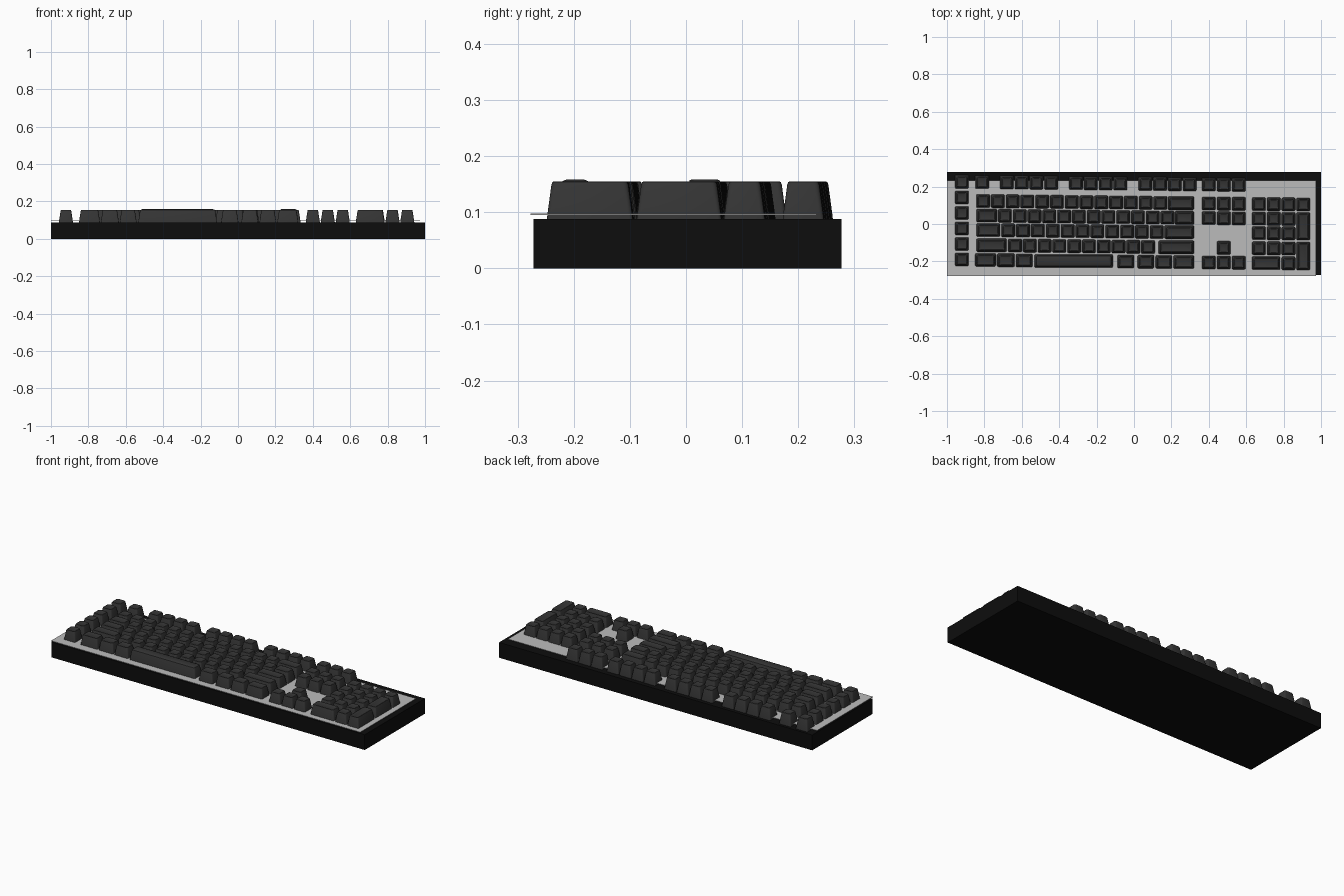
import bpy, bmesh, math

if "Cube" in bpy.data.objects:
    bpy.data.objects.remove(bpy.data.objects["Cube"])


def material(name, value):
    m = bpy.data.materials.new(name)
    m.diffuse_color = (value, value, value, 1)
    m.use_nodes = True
    m.node_tree.nodes["Principled BSDF"].inputs["Base Color"].default_value = m.diffuse_color
    return m


BLACK = material("case_black", 0.004)
DARK = material("keycap_dark", 0.035)
SILVER = material("plate_silver", 0.5)


def box(name, x0, x1, y0, y1, z0, z1, mat):
    bpy.ops.mesh.primitive_cube_add(size=1, location=((x0 + x1) / 2, (y0 + y1) / 2, (z0 + z1) / 2))
    o = bpy.context.object
    o.name = name
    o.scale = (x1 - x0, y1 - y0, z1 - z0)
    bpy.ops.object.transform_apply(location=False, rotation=False, scale=True)
    o.data.materials.append(mat)


def ring(bm, cx, cy, w, d, r, z):
    # rounded rectangle, four points per corner
    pts = []
    for k, (sx, sy) in enumerate([(1, 1), (-1, 1), (-1, -1), (1, -1)]):
        for i in range(4):
            a = math.radians(90 * k + 30 * i)
            pts.append(bm.verts.new((cx + sx * (w / 2 - r) + r * math.cos(a),
                                     cy + sy * (d / 2 - r) + r * math.sin(a), z)))
    return pts


def keycap(bm, cx, cy, w=0.075, d=0.073, top=0.155, dome=-0.003):
    # (inset x, inset y, corner radius, height) from the skirt up to the dished top
    levels = [(0, 0, 0.006, 0.088), (0.001, 0.001, 0.007, 0.097), (0.009, 0.008, 0.009, top - 0.006),
              (0.011, 0.010, 0.009, top - 0.001), (0.014, 0.013, 0.008, top),
              (0.021, 0.020, 0.006, top + dome)]
    rings = [ring(bm, cx, cy, w - 2 * ix, d - 2 * iy, r, z) for ix, iy, r, z in levels]
    for a, b in zip(rings, rings[1:]):
        for i in range(16):
            j = (i + 1) % 16
            bm.faces.new((a[i], a[j], b[j], b[i]))
    bm.faces.new(rings[-1])
    bm.faces.new(rings[0][::-1])


def key_group(name, keys):
    # each key: x, row y, then optional size settings; rows drift slightly to the front on the right
    bm = bmesh.new()
    for x, y, opts in keys:
        keycap(bm, x, y - 0.011 * (x + 0.9), **opts)
    me = bpy.data.meshes.new(name)
    bm.to_mesh(me)
    bm.free()
    o = bpy.data.objects.new(name, me)
    bpy.context.collection.objects.link(o)
    me.materials.append(DARK)
    bpy.ops.object.select_all(action='DESELECT')
    o.select_set(True)
    bpy.context.view_layer.objects.active = o
    bpy.ops.object.shade_smooth_by_angle(angle=math.radians(30))


def run(x0, n, y, pitch=0.079):
    return [(x0 + pitch * i, y, {}) for i in range(n)]


def wide(x0, x1, y, **opts):
    return ((x0 + x1) / 2, y, dict(w=x1 - x0, **opts))


ROWS = [0.225, 0.124, 0.046, -0.031, -0.112, -0.191]
F, R1, R2, R3, R4, R5 = ROWS

# case and offset top plate
box("case", -1, 1, -0.272, 0.277, 0, 0.088, BLACK)
box("top_plate", -1, 0.974, -0.277, 0.233, 0.095, 0.098, SILVER)

# left macro column
key_group("macro_keys", [(-0.92, 0.225 - 0.083 * i, {}) for i in range(6)])

# function row
key_group("function_keys", run(-0.812, 1, F) + run(-0.68, 4, F) + run(-0.31, 4, F) + run(0.06, 4, F))

# main block
key_group("number_row_keys", run(-0.807, 13, R1) + [wide(0.18, 0.322, R1)])
key_group("upper_letter_keys", run(-0.69, 12, R2) + [wide(-0.843, -0.732, R2),
                                                      wide(0.217, 0.322, R2, top=0.158)])
key_group("home_row_keys", run(-0.673, 11, R3, 0.0795) + [wide(-0.843, -0.715, R3), wide(0.162, 0.322, R3)])
key_group("lower_letter_keys", run(-0.636, 10, R4) + [wide(-0.843, -0.68, R4), wide(0.13, 0.322, R4)])
key_group("bottom_row_keys", [wide(a, b, R5) for a, b in [
    (-0.85, -0.738), (-0.733, -0.637), (-0.632, -0.542), (-0.09, 0.002),
    (0.018, 0.108), (0.115, 0.204), (0.21, 0.322)]])
key_group("space_bar", [wide(-0.533, -0.112, R5, dome=0.003)])

# navigation block and arrows
key_group("navigation_keys", [(x, y, {}) for y in (F, R1, R2) for x in (0.4, 0.48, 0.56)])
key_group("arrow_keys", [(0.48, R4, {})] + run(0.4, 3, R5, 0.08))

# number pad
pad = run(0.668, 4, R1)
for y in (R2, R3, R4):
    pad += run(0.668, 3, y)
pad += [wide(0.63, 0.783, R5), (0.826, R5, {}),
        (0.905, (R2 + R3) / 2, {"d": 0.151}), (0.905, (R4 + R5) / 2, {"d": 0.153})]
key_group("number_pad_keys", pad)
